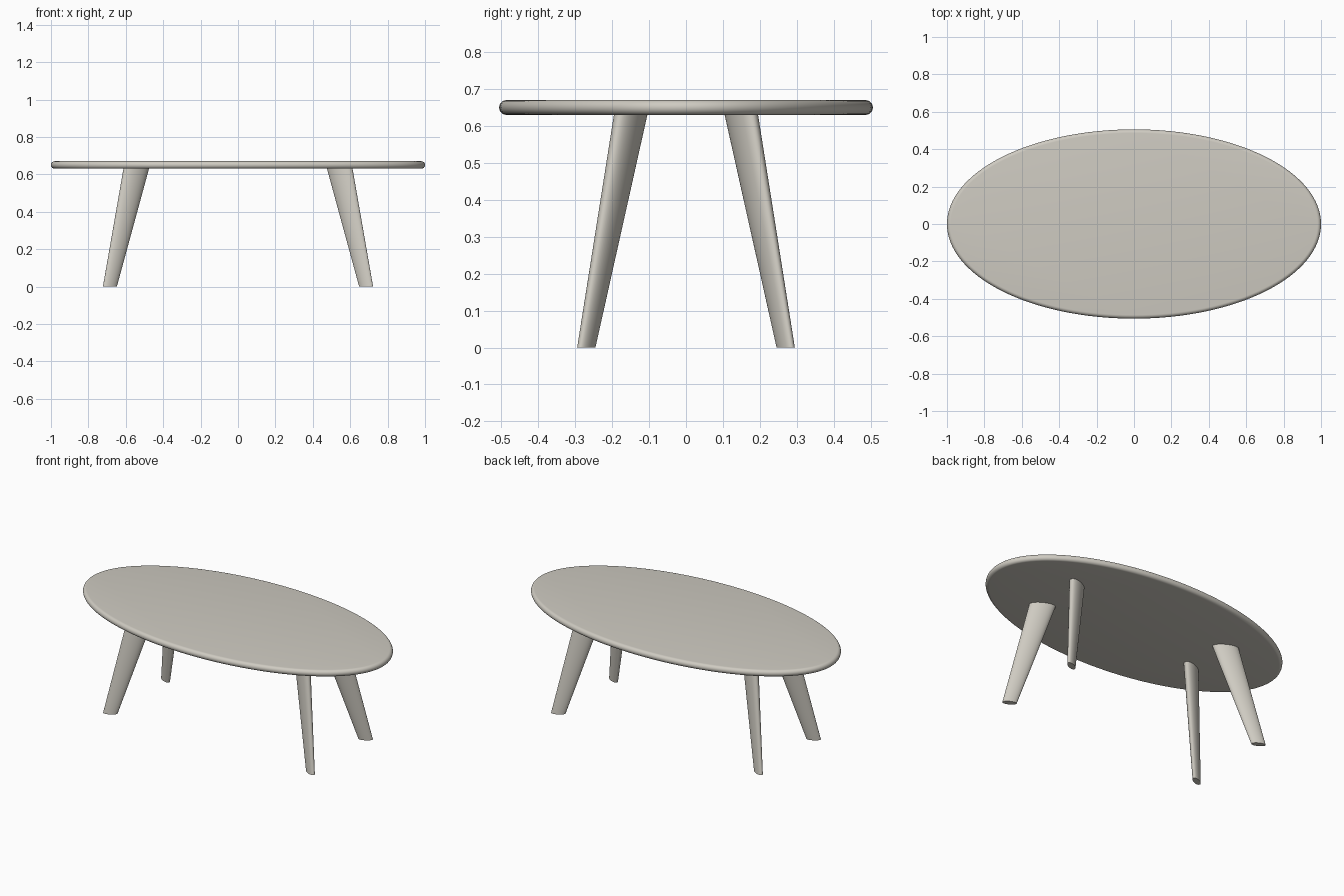
import bpy, bmesh, math

if "Cube" in bpy.data.objects:
    bpy.data.objects.remove(bpy.data.objects["Cube"])

mat = bpy.data.materials.new("warm light grey")
mat.diffuse_color = (0.62, 0.595, 0.535, 1.0)
mat.use_nodes = True
mat.node_tree.nodes["Principled BSDF"].inputs["Base Color"].default_value = mat.diffuse_color


def loft(name, rings):
    """Skin a stack of closed rings and cap both ends."""
    bm = bmesh.new()
    loops = [[bm.verts.new(p) for p in ring] for ring in rings]
    n = len(loops[0])
    for low, high in zip(loops, loops[1:]):
        for i in range(n):
            j = (i + 1) % n
            bm.faces.new((low[i], low[j], high[j], high[i]))
    bm.faces.new(loops[0][::-1])
    bm.faces.new(loops[-1])
    bmesh.ops.recalc_face_normals(bm, faces=bm.faces)
    mesh = bpy.data.meshes.new(name)
    bm.to_mesh(mesh)
    bm.free()
    mesh.materials.append(mat)
    obj = bpy.data.objects.new(name, mesh)
    bpy.context.collection.objects.link(obj)
    bpy.ops.object.select_all(action='DESELECT')
    obj.select_set(True)
    bpy.context.view_layer.objects.active = obj
    bpy.ops.object.shade_smooth_by_angle(angle=math.radians(35))
    return obj


def ellipse(cx, cy, z, a, b, turn=0.0, n=48):
    c, s = math.cos(turn), math.sin(turn)
    pts = []
    for i in range(n):
        t = 2 * math.pi * i / n
        u, v = a * math.cos(t), b * math.sin(t)
        pts.append((cx + u * c - v * s, cy + u * s + v * c, z))
    return pts


# Oval top with a rounded rim
R, MID = 0.02, 0.65
rim = []
for k in range(13):
    t = -math.pi / 2 + math.pi * k / 12
    inset = R * (1 - math.cos(t))
    rim.append(ellipse(0, 0, MID + R * math.sin(t), 1 - inset, 0.506 - inset, n=128))
loft("table_top", rim)

# Four splayed, tapered legs with flattened oval section pointing outwards
TURN = math.radians(27.5)
for sx, side in ((-1, "left"), (1, "right")):
    for sy, end in ((-1, "front"), (1, "back")):
        turn = TURN * sx * sy
        loft(f"{end}_{side}_leg", [
            ellipse(0.685 * sx, 0.270 * sy, 0.0, 0.041, 0.018, turn),
            ellipse(0.543 * sx, 0.149 * sy, 0.635, 0.0755, 0.033, turn),
        ])
